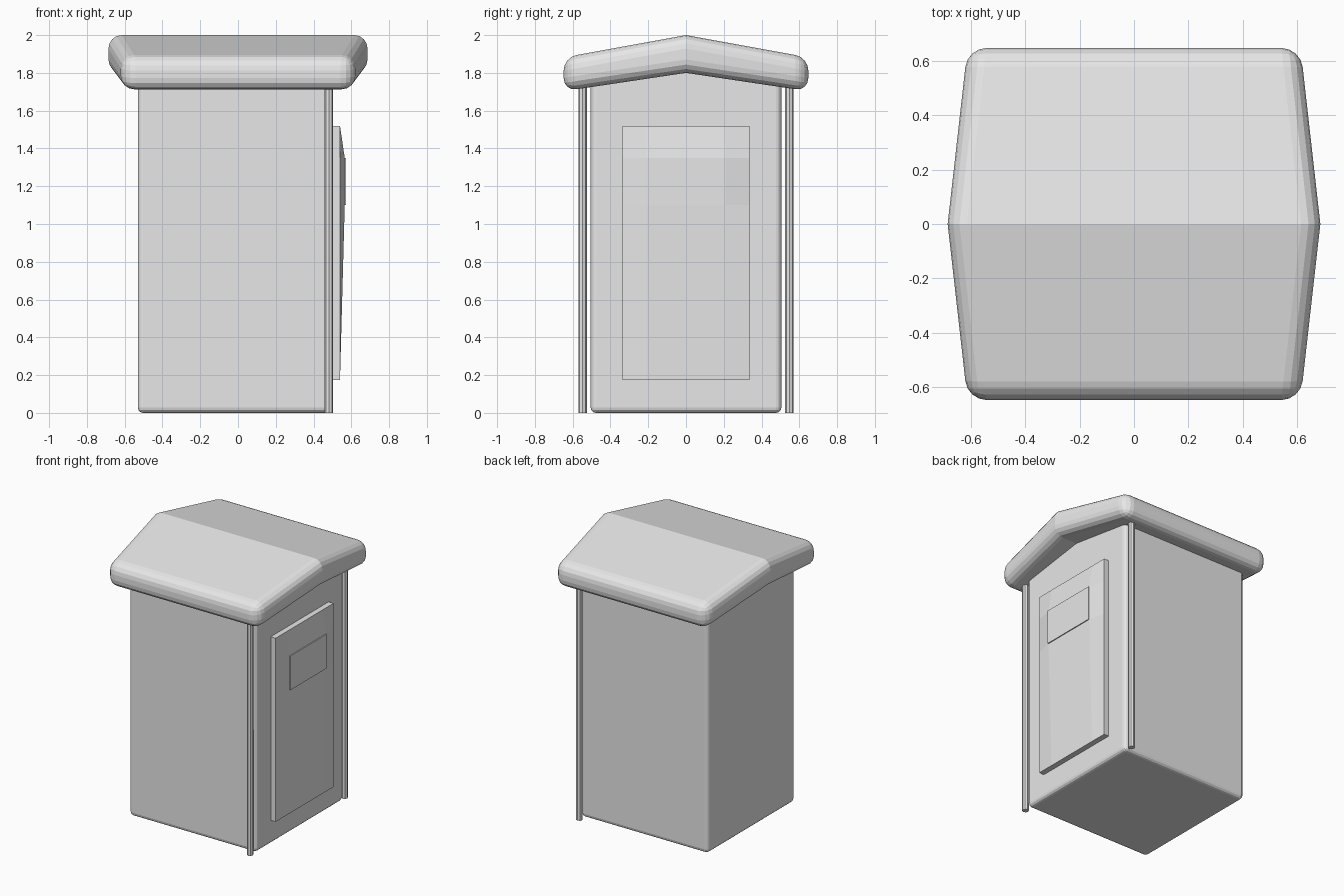
import bpy
import bmesh
from math import radians

cube = bpy.data.objects.get("Cube")
if cube:
    bpy.data.objects.remove(cube, do_unlink=True)

grey = bpy.data.materials.new("plain grey")
grey.use_nodes = True
grey.diffuse_color = (0.8, 0.8, 0.8, 1)
for node in grey.node_tree.nodes:
    if node.type == 'BSDF_PRINCIPLED':
        node.inputs["Base Color"].default_value = (0.8, 0.8, 0.8, 1)


def finish(name, bm, bevel=0, segments=2):
    """Turn a bmesh into a flat-shaded object with optional rounded edges."""
    bmesh.ops.recalc_face_normals(bm, faces=bm.faces[:])
    mesh = bpy.data.meshes.new(name)
    bm.to_mesh(mesh)
    bm.free()
    mesh.materials.append(grey)
    obj = bpy.data.objects.new(name, mesh)
    bpy.context.collection.objects.link(obj)
    if bevel:
        mod = obj.modifiers.new("rounded edges", 'BEVEL')
        mod.width = bevel
        mod.segments = segments
        mod.limit_method = 'ANGLE'
        mod.angle_limit = radians(35)


def loft(name, sections, bevel, segments):
    """Join rectangular sections (y, x low, x high, z low, z high) along y."""
    bm = bmesh.new()
    rings = [[bm.verts.new(p) for p in ((a, y, lo), (b, y, lo), (b, y, hi), (a, y, hi))]
             for y, a, b, lo, hi in sections]
    for r, s in zip(rings, rings[1:]):
        for i in range(4):
            j = (i + 1) % 4
            bm.faces.new((r[i], r[j], s[j], s[i]))
    bm.faces.new(rings[0])
    bm.faces.new(rings[-1])
    finish(name, bm, bevel, segments)


# Cabin walls, with a gabled top that tucks under the roof
loft("cabin_walls", [(-0.505, -0.53, 0.5, 0, 1.76),
                     (0, -0.53, 0.5, 0, 1.85),
                     (0.505, -0.53, 0.5, 0, 1.76)], 0.028, 3)

# Thick rounded roof, wider at the ridge
loft("roof", [(-0.648, -0.613, 0.613, 1.703, 1.882),
              (0, -0.686, 0.686, 1.8, 2.0),
              (0.648, -0.613, 0.613, 1.703, 1.882)], 0.07, 4)

# Door slab whose face swells towards a raised panel
bm = bmesh.new()
ys = (-0.335, -0.21, 0.21, 0.335)
zs = (0.175, 1.1, 1.35, 1.52)
grid = [[bm.verts.new((0.565 if 0 < i < 3 and 0 < j < 3 else 0.54, y, z))
         for j, z in enumerate(zs)] for i, y in enumerate(ys)]
faces = {}
for i in range(3):
    for j in range(3):
        faces[i, j] = bm.faces.new((grid[i][j], grid[i + 1][j],
                                    grid[i + 1][j + 1], grid[i][j + 1]))
border = [e for e in bm.edges if e.is_boundary]
sides = bmesh.ops.extrude_edge_only(bm, edges=border)["geom"]
for v in sides:
    if isinstance(v, bmesh.types.BMVert):
        v.co.x = 0.495
bmesh.ops.holes_fill(bm, edges=[e for e in bm.edges if e.is_boundary], sides=0)
panel = bmesh.ops.extrude_discrete_faces(bm, faces=[faces[1, 1]])["faces"][0]
for v in panel.verts:
    v.co.x += 0.007
finish("door", bm)

# Slim roof posts on the door side
for side, y in (("right", -0.547), ("left", 0.547)):
    bm = bmesh.new()
    bmesh.ops.create_cone(bm, cap_ends=True, segments=8, radius1=0.022,
                          radius2=0.022, depth=1.76)
    bmesh.ops.translate(bm, verts=bm.verts[:], vec=(0.481, y, 0.88))
    finish(side + "_post", bm)
